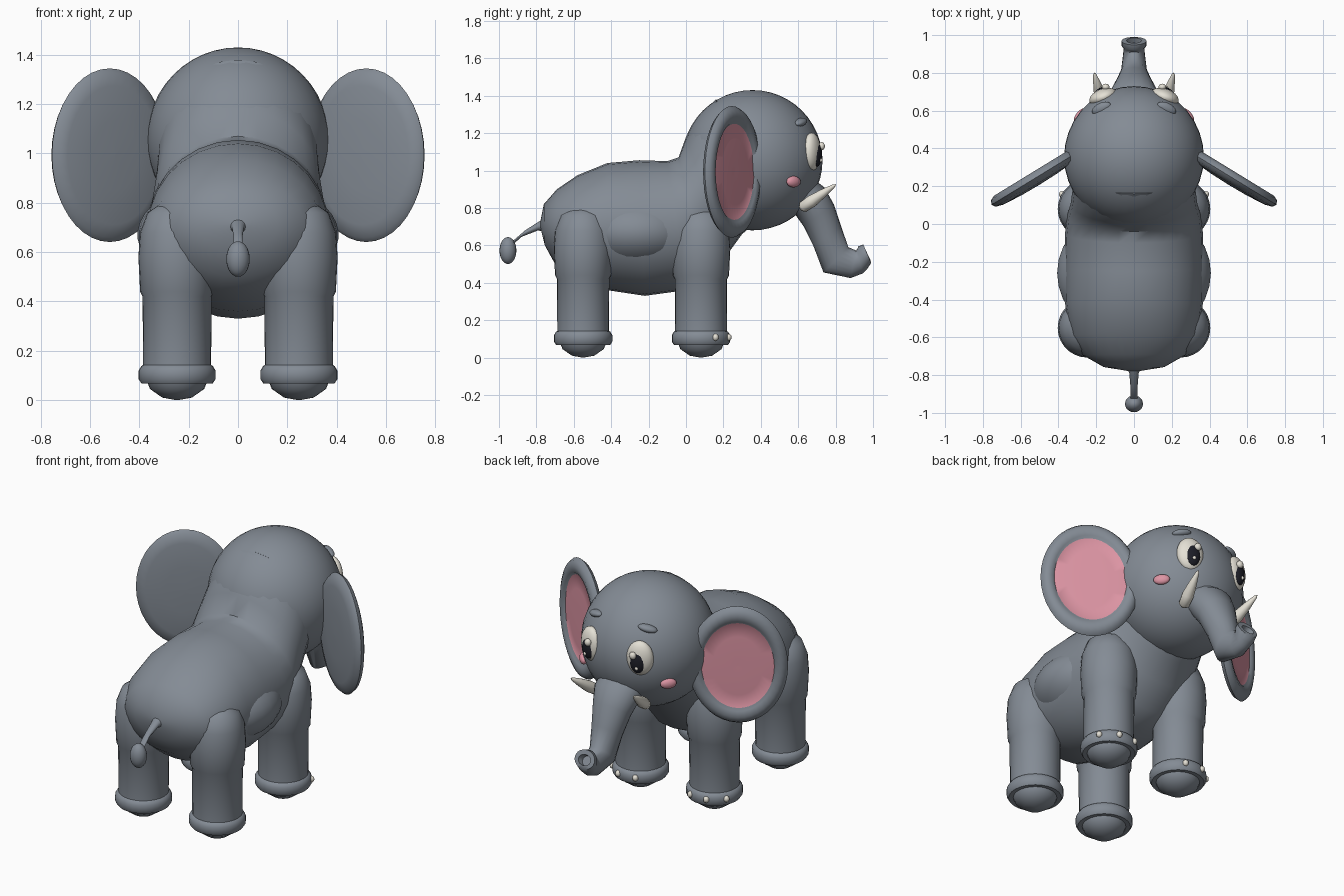
import bpy, bmesh
from math import sin, cos, pi, radians
from mathutils import Matrix, Vector

cube = bpy.data.objects.get("Cube")
if cube:
    bpy.data.objects.remove(cube)


def material(name, rgb, rough=0.7):
    m = bpy.data.materials.new(name)
    m.use_nodes = True
    m.diffuse_color = (*rgb, 1)
    bsdf = next(n for n in m.node_tree.nodes if n.type == 'BSDF_PRINCIPLED')
    bsdf.inputs["Base Color"].default_value = (*rgb, 1)
    bsdf.inputs["Roughness"].default_value = rough
    return m


GRAY = material("gray_skin", (0.23, 0.26, 0.30))
PINK = material("pink", (0.72, 0.30, 0.37))
CREAM = material("cream", (0.78, 0.75, 0.67))
BLACK = material("black", (0.012, 0.013, 0.02))
MIRROR = Matrix.Scale(-1, 4, (1, 0, 0))


def finish(name, bm, mats, matrix=None):
    """Turn a bmesh into a smooth shaded object."""
    if matrix is not None:
        bm.transform(matrix)
    bmesh.ops.remove_doubles(bm, verts=bm.verts, dist=0.0001)
    bmesh.ops.recalc_face_normals(bm, faces=bm.faces)
    mesh = bpy.data.meshes.new(name)
    bm.to_mesh(mesh)
    bm.free()
    for m in mats:
        mesh.materials.append(m)
    ob = bpy.data.objects.new(name, mesh)
    bpy.context.collection.objects.link(ob)
    bpy.ops.object.select_all(action='DESELECT')
    bpy.context.view_layer.objects.active = ob
    ob.select_set(True)
    bpy.ops.object.shade_smooth_by_angle(angle=radians(50))
    return ob


def skin(rings):
    """Bridge a list of equal closed rings and cap both ends."""
    bm = bmesh.new()
    rows = [[bm.verts.new(p) for p in ring] for ring in rings]
    n = len(rows[0])
    for a, b in zip(rows, rows[1:]):
        for i in range(n):
            j = (i + 1) % n
            bm.faces.new((a[i], a[j], b[j], b[i]))
    bm.faces.new(rows[0])
    bm.faces.new(rows[-1])
    return bm


def loft(stations, n=28):
    """Elliptic rings from (top y, top z, bottom y, bottom z, half width)."""
    rings = []
    for ty, tz, by, bz, rx in stations:
        top, bottom = Vector((0, ty, tz)), Vector((0, by, bz))
        mid, up = (top + bottom) / 2, (top - bottom) / 2
        rings.append([mid + up * cos(2 * pi * i / n) + Vector((rx * sin(2 * pi * i / n), 0, 0))
                      for i in range(n)])
    return skin(rings)


def lathe(profile, n=28):
    return skin([[(r * cos(2 * pi * i / n), r * sin(2 * pi * i / n), z) for i in range(n)]
                 for r, z in profile])


def ball(name, loc, size, mat, yaw=0, tilt=0, side=1, seg=20):
    bm = bmesh.new()
    bmesh.ops.create_uvsphere(bm, u_segments=seg, v_segments=seg * 2 // 3, radius=1)
    m = (Matrix.Translation(loc) @ Matrix.Rotation(radians(yaw), 4, 'Z')
         @ Matrix.Rotation(radians(tilt), 4, 'Y') @ Matrix.Diagonal((*size, 1)))
    return finish(name, bm, [mat], MIRROR @ m if side < 0 else m)


# Body running into the neck
finish("body", loft([
    (-.78, .72, -.78, .70, .02), (-.76, .82, -.755, .60, .16), (-.69, .90, -.70, .50, .27),
    (-.58, .975, -.60, .42, .34), (-.42, 1.04, -.42, .36, .365), (-.25, 1.055, -.22, .33, .37),
    (-.10, 1.05, .0, .36, .365), (-.04, 1.07, .12, .42, .355), (.0, 1.18, .22, .55, .335),
    (.07, 1.29, .30, .66, .325), (.16, 1.38, .37, .72, .32), (.30, 1.30, .42, .80, .28)]), [GRAY])
ball("flank_bulge", (0, -.26, .67), (.408, .36, .23), GRAY, seg=32)

# Head and trunk
ball("head", (0, .355, 1.055), (.37, .375, .375), GRAY, seg=36)
finish("trunk", loft([
    (.62, 1.0, .50, .80, .15), (.74, .91, .58, .77, .14), (.79, .82, .63, .70, .115),
    (.83, .70, .68, .60, .09), (.868, .59, .735, .455, .07), (.91, .572, .88, .425, .058),
    (.915, .58, .945, .45, .055), (.922, .595, .97, .475, .066), (.948, .605, .99, .505, .066),
    (.958, .58, .985, .525, .04), (.93, .56, .96, .51, .03)], 20), [GRAY])

# Tail with a tuft
finish("tail", loft([(-.72, .76, -.72, .66, .06), (-.79, .725, -.79, .68, .025),
                     (-.86, .68, -.88, .645, .018), (-.93, .62, -.94, .59, .02)], 12), [GRAY])
ball("tail_tuft", (0, -.952, .572), (.048, .045, .072), GRAY)

# Legs: pad, foot rim, shaft and shoulder in one turned profile
leg = [(.005, .0), (.06, .01), (.11, .045), (.12, .07), (.145, .068), (.156, .085), (.156, .12),
       (.145, .138), (.138, .142), (.14, .42), (.15, .44), (.157, .58), (.15, .68), (.12, .76),
       (.06, .80), (.005, .81)]
for side, label in ((1, "left"), (-1, "right")):
    for y, place in ((.08, "front"), (-.55, "back")):
        finish(f"{place}_leg_{label}", lathe(leg), [GRAY], Matrix.Translation((side * .247, y, 0)))
    for k, a in enumerate((30, 72, 114)):
        ball(f"toenail_{label}_{k + 1}",
             (.247 + .155 * cos(radians(a)), .08 + .155 * sin(radians(a)), .108),
             (.017, .017, .019), CREAM, side=side, seg=10)

# Ears: oval dish with a raised rim and a pink centre
ear = [(.01, .018), (.5, .020), (.73, .016), (.77, .028), (.87, .034), (.96, .022), (1, 0),
       (.95, -.02), (.8, -.032), (.4, -.04), (.01, -.042)]
for side, label in ((1, "left"), (-1, "right")):
    bm = lathe(ear, 40)
    for f in bm.faces:
        c = f.calc_center_median()
        f.material_index = int(c.z > .01 and c.xy.length < .74)
    out, front = Vector((.85, -.52, 0)).normalized(), Vector((.52, .85, 0)).normalized()
    axes = Matrix((out, Vector((0, 0, -1)), front)).transposed().to_4x4()
    m = Matrix.Translation((.52, .245, .993)) @ axes @ Matrix.Diagonal((.275, .352, 1, 1))
    finish(f"ear_{label}", bm, [GRAY, PINK], MIRROR @ m if side < 0 else m)

    # Face details
    ball(f"eye_{label}", (.163, .672, 1.10), (.077, .045, .102), CREAM, -20, side=side)
    ball(f"pupil_{label}", (.165, .698, 1.085), (.044, .027, .066), BLACK, -18, side=side)
    ball(f"eye_glint_{label}", (.15, .725, 1.13), (.021, .018, .022), CREAM, side=side, seg=12)
    ball(f"small_glint_{label}", (.172, .72, 1.055), (.010, .010, .011), CREAM, side=side, seg=10)
    ball(f"brow_{label}", (.172, .612, 1.258), (.055, .030, .021), GRAY, -25, 12, side=side)
    ball(f"cheek_{label}", (.285, .575, .94), (.046, .022, .030), PINK, -50, side=side)

    # Tusks
    base, tip = Vector((.165, .62, .80)), Vector((.21, .80, .925))
    m = Matrix.Translation(base) @ (tip - base).to_track_quat('Z', 'Y').to_matrix().to_4x4()
    length = (tip - base).length
    bm = lathe([(.012, -.01), (.03, .005), (.033, .3 * length), (.022, .65 * length),
                (.009, .95 * length), (.002, length)], 14)
    finish(f"tusk_{label}", bm, [CREAM], MIRROR @ m if side < 0 else m)
